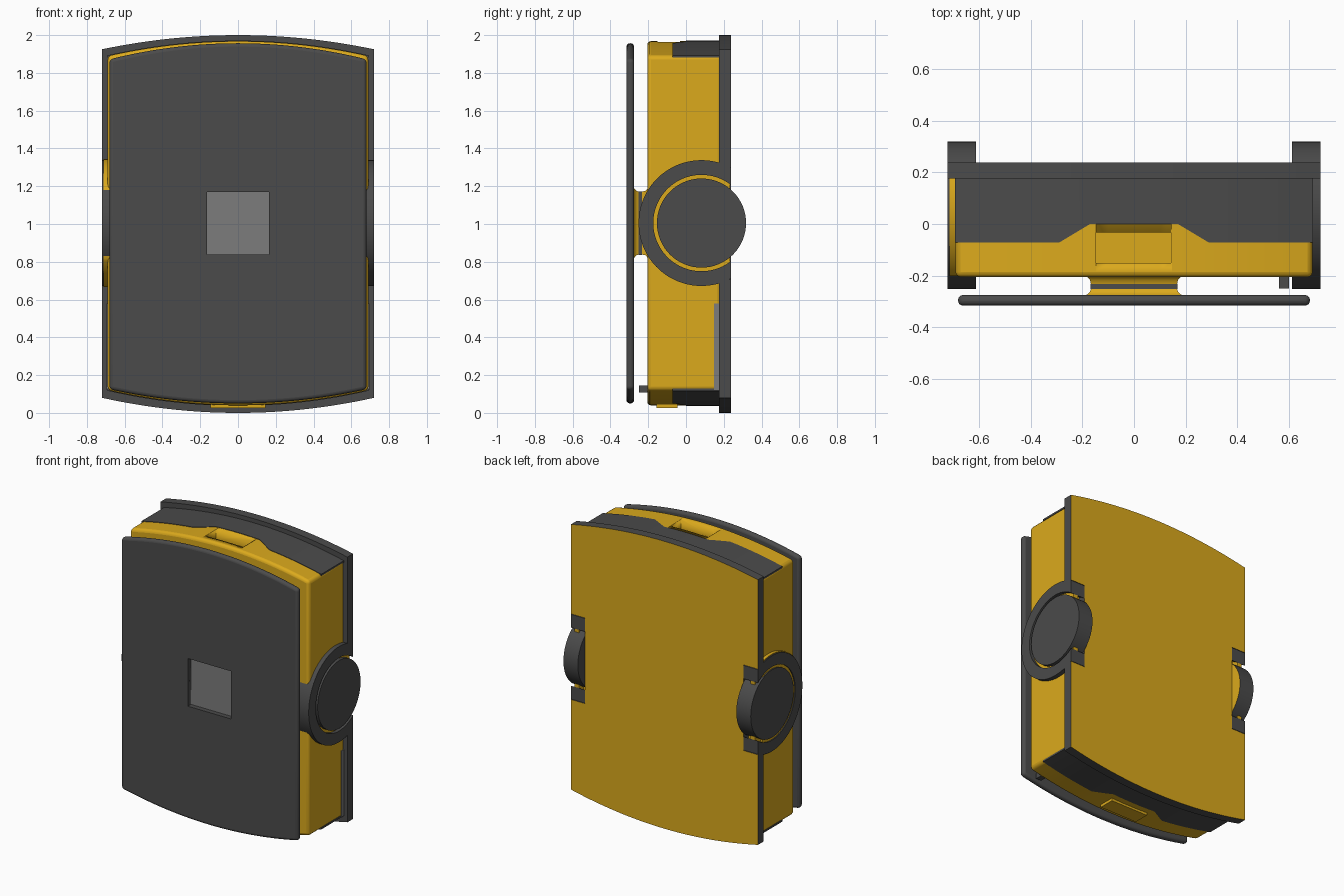
import bpy, bmesh, math

if "Cube" in bpy.data.objects:
    bpy.data.objects.remove(bpy.data.objects["Cube"])

def material(name, rgb):
    m = bpy.data.materials.new(name)
    m.diffuse_color = (*rgb, 1)
    m.use_nodes = True
    m.node_tree.nodes["Principled BSDF"].inputs["Base Color"].default_value = m.diffuse_color
    return m

YELLOW = material("yellow", (0.71, 0.40, 0.012))
DARK = material("dark_grey", (0.07, 0.07, 0.07))
MID = material("mid_grey", (0.2, 0.2, 0.2))
CY, CZ = 0.082, 1.005          # wheel axis
BACK = 0.237                   # rear plane

def finish(name, bm, mat, smooth=True):
    bmesh.ops.recalc_face_normals(bm, faces=bm.faces)
    me = bpy.data.meshes.new(name)
    bm.to_mesh(me)
    bm.free()
    ob = bpy.data.objects.new(name, me)
    bpy.context.collection.objects.link(ob)
    me.materials.append(mat)
    bpy.ops.object.select_all(action='DESELECT')
    ob.select_set(True)
    bpy.context.view_layer.objects.active = ob
    if smooth:
        bpy.ops.object.shade_smooth_by_angle(angle=math.radians(35))
    return ob

def prism(name, pts, axis, lo, hi, mat):
    """Extrude a 2D outline along x (pts = y,z) or y (pts = x,z)."""
    bm = bmesh.new()
    ends = []
    for w in (lo, hi):
        ends.append([bm.verts.new((w, u, v) if axis == 'X' else (u, w, v)) for u, v in pts])
        bm.faces.new(ends[-1])
    n = len(pts)
    for i in range(n):
        j = (i + 1) % n
        bm.faces.new((ends[0][i], ends[0][j], ends[1][j], ends[1][i]))
    return finish(name, bm, mat)

def box(name, x, y, z, mat):
    return prism(name, [(x[0], z[0]), (x[1], z[0]), (x[1], z[1]), (x[0], z[1])], 'Y', *y, mat)

def arch(x, hw, centre, edge):
    return centre + (edge - centre) * (x / hw) ** 2

def barrel(hw, top, bottom, right=(), n=28):
    """Outline with bowed top and bottom; 'right' adds side points, mirrored to the left."""
    xs = [-hw + 2 * hw * i / n for i in range(n + 1)]
    pts = [(x, arch(x, hw, *bottom)) for x in xs] + list(right)
    pts += [(x, arch(x, hw, *top)) for x in reversed(xs)]
    return pts + [(-x, z) for x, z in reversed(right)]

def bevel(ob, width, segs):
    m = ob.modifiers.new("bevel", 'BEVEL')
    m.width, m.segments, m.limit_method, m.angle_limit = width, segs, 'ANGLE', math.radians(40)
    bpy.context.view_layer.objects.active = ob
    bpy.ops.object.modifier_apply(modifier=m.name)

def cut(ob, cutter):
    m = ob.modifiers.new("cut", 'BOOLEAN')
    m.operation, m.solver, m.object = 'DIFFERENCE', 'EXACT', cutter
    bpy.context.view_layer.objects.active = ob
    bpy.ops.object.modifier_apply(modifier=m.name)
    bpy.data.objects.remove(cutter)

def arc(r, ymax, n=64):
    """Circle around the wheel axis, cut straight at y = ymax."""
    a = math.acos(min(1, (ymax - CY) / r))
    return [(CY + r * math.cos(t), CZ + r * math.sin(t))
            for t in (a + (2 * math.pi - 2 * a) * i / n for i in range(n + 1))]

def tint(ob, mat, axis, sign):
    ob.data.materials.append(mat)
    for p in ob.data.polygons:
        if p.normal[axis] * sign > 0.9:
            p.material_index = 1

# main body with rounded front edges and a top pocket
body = prism("body", barrel(0.69, (1.968, 1.89), (0.04, 0.12)), 'Y', -0.205, 0.185, YELLOW)
bevel(body, 0.02, 3)
cut(body, box("pocket_cutter", (-0.147, 0.143), (-0.15, -0.033), (1.90, 2.1), YELLOW))
box("bottom_tab", (-0.145, 0.145), (-0.155, -0.045), (0.025, 0.06), YELLOW)

# back plate, notched around the wheels, yellow rear face
notch = [(0.72, CZ - 0.298), (0.61, CZ - 0.298), (0.61, CZ + 0.298), (0.72, CZ + 0.298)]
back = prism("back_plate", barrel(0.72, (2.0, 1.925), (0.0, 0.08), notch), 'Y', 0.175, BACK, DARK)
tint(back, YELLOW, 1, 1)

# dark caps on the top and bottom, stepped around the pocket
def end_cap(name, centre, edge, out):
    bm = bmesh.new()
    xs = sorted({round(-0.692 + 1.384 * i / 28, 4) for i in range(29)} | {-0.29, -0.17, 0.17, 0.29})
    rows = []
    for x in xs:
        t = min(1, max(0, (0.29 - abs(x)) / 0.12))
        y0, z = -0.072 + 0.072 * t, arch(x, 0.692, centre, edge)
        rows.append([bm.verts.new(c) for c in
                     ((x, y0, z), (x, 0.18, z), (x, 0.18, z - out), (x, y0, z - out))])
    for a, b in zip(rows, rows[1:]):
        for i in range(4):
            j = (i + 1) % 4
            bm.faces.new((a[i], a[j], b[j], b[i]))
    bm.faces.new(rows[0])
    bm.faces.new(rows[-1])
    finish(name, bm, DARK)

end_cap("top_cap", 1.971, 1.893, 0.012)
end_cap("bottom_cap", 0.037, 0.117, -0.012)

# front plate with rounded rim and square window
plate = prism("front_plate", barrel(0.68, (1.957, 1.872), (0.05, 0.125)), 'Y', -0.315, -0.275, DARK)
bevel(plate, 0.018, 4)
cut(plate, box("window_cutter", (-0.165, 0.165), (-0.4, -0.2), (0.838, 1.17), DARK))
box("window_floor", (-0.17, 0.17), (-0.281, -0.27), (0.835, 1.173), MID)

# square flared neck between plate and body
def neck(name, profile, mat):
    bm = bmesh.new()
    rings = [[bm.verts.new((sx * h, y, CZ + sz * h)) for sx, sz in
              ((-1, -1), (1, -1), (1, 1), (-1, 1))] for h, y in profile]
    for a, b in zip(rings, rings[1:]):
        for i in range(4):
            j = (i + 1) % 4
            bm.faces.new((a[i], a[j], b[j], b[i]))
    bm.faces.new(rings[0])
    bm.faces.new(rings[-1])
    finish(name, bm, mat)

neck("neck_rear", [(0.19, -0.2), (0.18, -0.206), (0.17, -0.216), (0.166, -0.235)], YELLOW)
neck("neck_band", [(0.168, -0.232), (0.168, -0.252)], DARK)
neck("neck_front", [(0.166, -0.25), (0.17, -0.262), (0.18, -0.272), (0.19, -0.277)], YELLOW)

# side wheels, rings, channel floors and strips
for s, side in ((1, "right"), (-1, "left")):
    prism(side + "_wheel_ring", arc(0.333, BACK) + arc(0.255, BACK)[::-1], 'X', s * 0.61, s * 0.72, DARK)
    wheel = prism(side + "_wheel", arc(0.236, 9)[:-1], 'X', s * 0.61, s * 0.721, DARK)
    prism(side + "_channel_floor", arc(0.257, BACK - 0.003), 'X', s * 0.66, s * 0.695, YELLOW)
    box(side + "_strip", (s * 0.68, s * 0.695), (0.148, 0.176), (0.12, 0.58), MID)
    if s < 0:
        tint(wheel, YELLOW, 0, 1)

# yellow boss around the left ring, clipped to the body depth
boss = [(min(max(y, -0.203), 0.175), z) for y, z in arc(0.338, 0.175)]
boss = [p for p in boss if p[0] > -0.2029] 
prism("left_boss", boss, 'X', -0.68, -0.713, YELLOW)

# small peg low on the front of the body
box("front_peg", (0.56, 0.6), (-0.25, -0.2), (0.107, 0.145), DARK)
